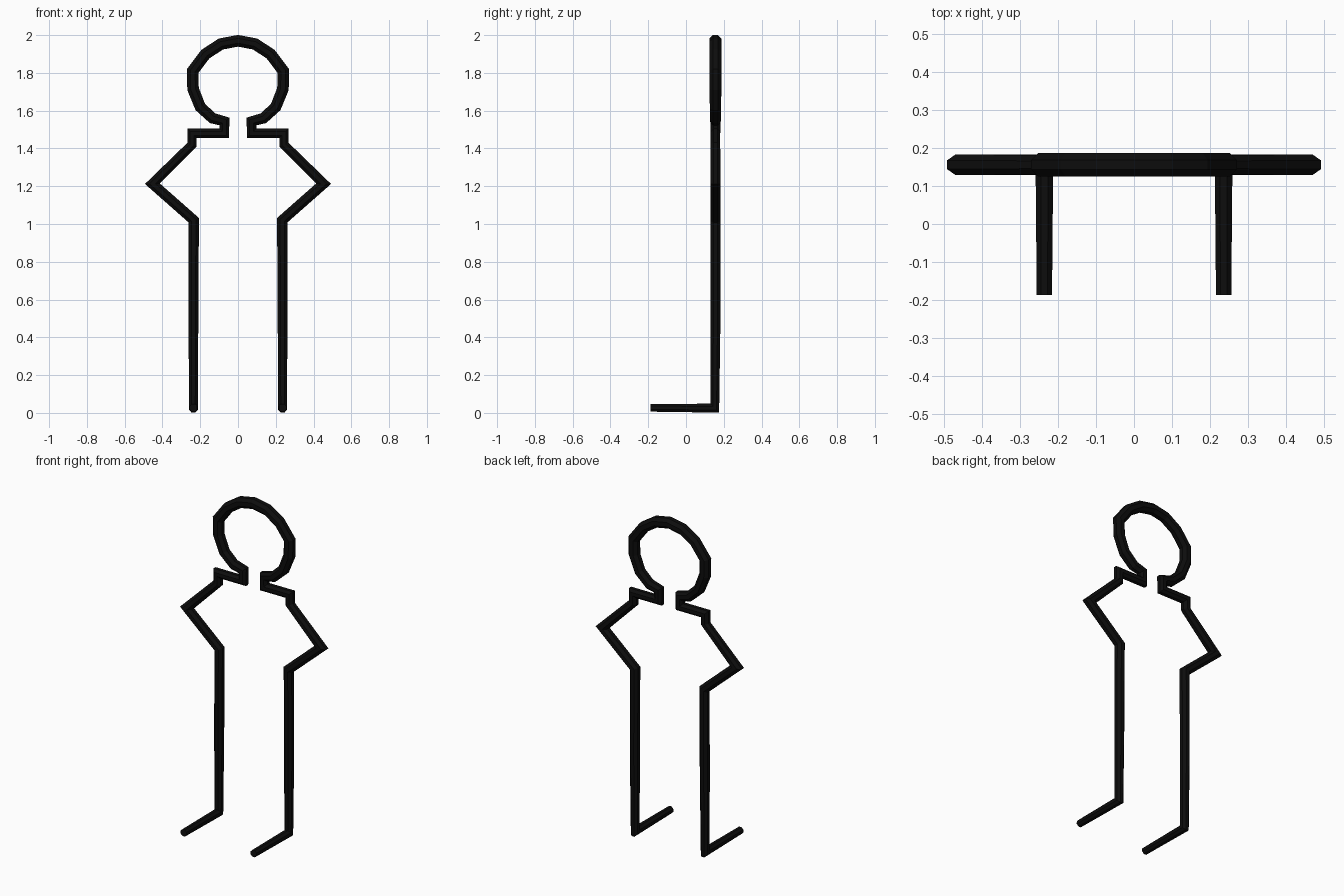
import bpy, math
from mathutils import Vector

if "Cube" in bpy.data.objects:
    bpy.data.objects.remove(bpy.data.objects["Cube"])

black = bpy.data.materials.new("black")
black.diffuse_color = (0.004, 0.004, 0.004, 1)
black.use_nodes = True
black.node_tree.nodes["Principled BSDF"].inputs["Base Color"].default_value = black.diffuse_color

Y = 0.156      # depth of the upright frame
SIDES = 8
# Centre line of one half: x, y, z, distance from centre to a flat side
PATH = [
    (0, Y, 1.97, .031), (.09, Y, 1.953, .031), (.172, Y, 1.90, .031),
    (.24, Y, 1.81, .031), (.238, Y, 1.715, .031), (.20, Y, 1.62, .03),
    (.135, Y, 1.56, .029), (.072, Y, 1.543, .027),
    (.072, Y, 1.48, .025), (.243, Y, 1.48, .025), (.243, Y, 1.42, .025),
    (.453, Y, 1.213, .0275), (.234, Y, 1.02, .0275),
    (.236, Y, .5, .0265), (.236, Y - .004, .025, .0235),
    (.236, -.187, .027, .0205),
]
pts = [Vector(p[:3]) for p in PATH]
flat = [p[3] for p in PATH]


def mitred_rings():
    """Carry one octagon along the path, cutting it on the mitre plane at each corner."""
    r = flat[0] / math.cos(math.pi / SIDES)
    angles = [(k + .5) * 2 * math.pi / SIDES for k in range(SIDES)]
    ring = [Vector((0, r * math.cos(a), r * math.sin(a))) for a in angles]
    rings = [[pts[0] + o for o in ring]]
    for i in range(1, len(pts)):
        d = (pts[i] - pts[i - 1]).normalized()
        if i + 1 < len(pts):
            n = d + (pts[i + 1] - pts[i]).normalized()
        else:
            n = d
        s = flat[i] / flat[i - 1]
        ring = [(o - d * (o.dot(n) / d.dot(n))) * s for o in ring]
        rings.append([pts[i] + o for o in ring])
    return rings


RINGS = mitred_rings()


def tube(name, a, b, cap=False):
    """Skin the rings from a to b and mirror them to the other side."""
    verts = [v for ring in RINGS[a:b + 1] for v in ring]
    faces = []
    for i in range(b - a):
        for k in range(SIDES):
            k2 = (k + 1) % SIDES
            p, q = i * SIDES, (i + 1) * SIDES
            faces.append((p + k, p + k2, q + k2, q + k))
    if cap:
        faces.append([(b - a) * SIDES + k for k in range(SIDES)])
    me = bpy.data.meshes.new(name)
    me.from_pydata(verts, [], faces)
    me.materials.append(black)
    ob = bpy.data.objects.new(name, me)
    bpy.context.collection.objects.link(ob)
    mirror = ob.modifiers.new("mirror", 'MIRROR')
    mirror.use_axis[0] = True
    return ob


tube("head_ring", 0, 7)
tube("neck", 7, 8)
tube("shoulders", 8, 10)
tube("arms", 10, 12)
tube("legs", 12, 14)
tube("feet", 14, 15, cap=True)
